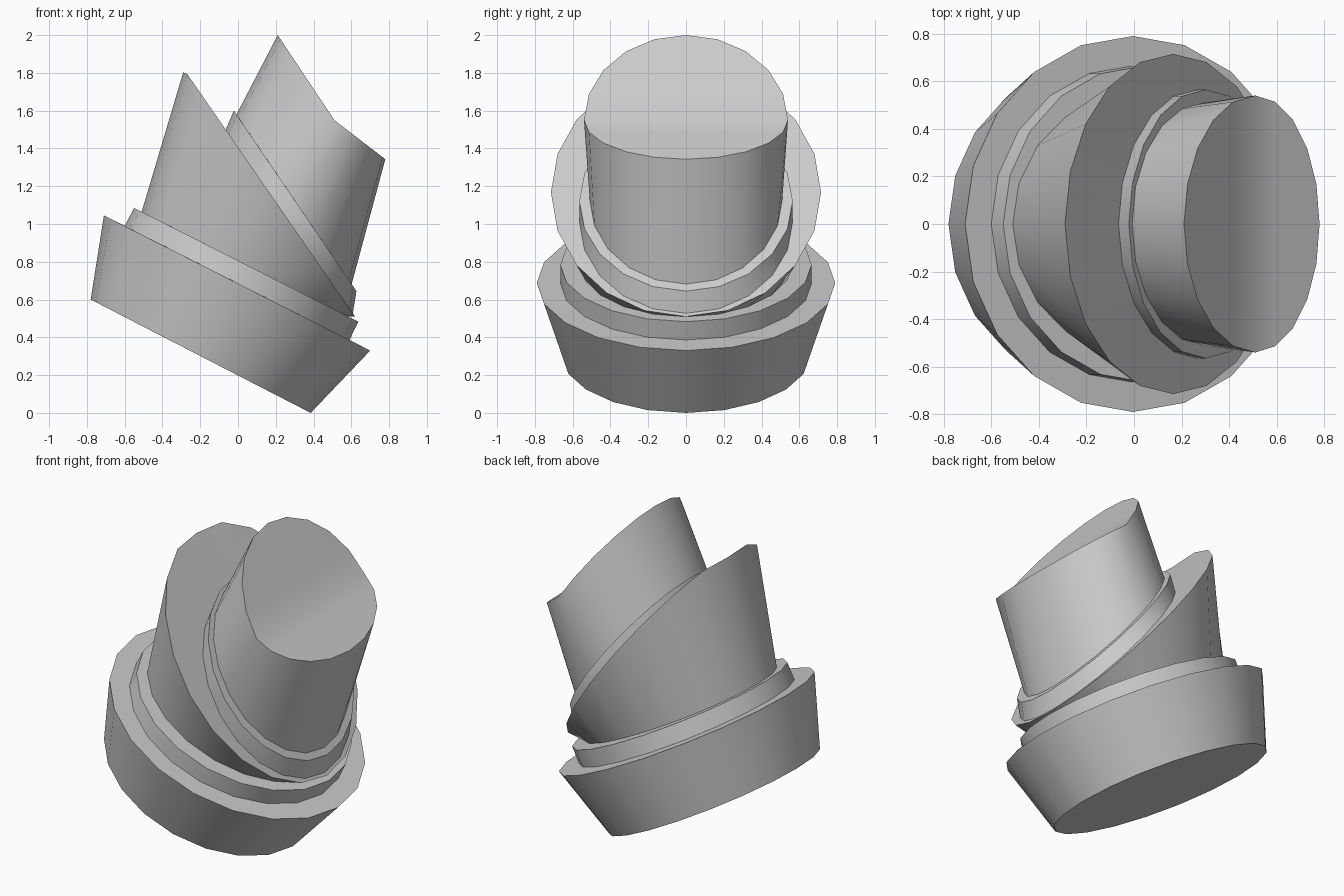
import bpy, bmesh, math

if "Cube" in bpy.data.objects:
    bpy.data.objects.remove(bpy.data.objects["Cube"])

SIDES = 20


def ring(left, right, ry, mid=None, dip=0.0):
    """Tilted ellipse from left (x, z) to right (x, z); mid folds it, dip lowers the left tip."""
    mid = mid or ((left[0] + right[0]) / 2, (left[1] + right[1]) / 2)
    pts = []
    for i in range(SIDES):
        a = 2 * math.pi * i / SIDES
        c = math.cos(a)
        end = right if c > 0 else left
        t = abs(c)
        x = mid[0] + (end[0] - mid[0]) * t
        z = mid[1] + (end[1] - mid[1]) * t
        if i == SIDES // 2:
            z -= dip
        pts.append((x, ry * math.sin(a), z))
    return pts


def loft(name, rings, cap_bottom=False, cap_top=False):
    bm = bmesh.new()
    loops = [[bm.verts.new(p) for p in r] for r in rings]
    for lo, hi in zip(loops, loops[1:]):
        for i in range(SIDES):
            j = (i + 1) % SIDES
            bm.faces.new((lo[i], lo[j], hi[j], hi[i]))
    if cap_bottom:
        bm.faces.new(loops[0][::-1])
    if cap_top:
        # cap is folded along its widest chord
        top, q = loops[-1], SIDES // 4
        bm.faces.new(top[q:3 * q + 1])
        bm.faces.new(top[3 * q:] + top[:q + 1])
    mesh = bpy.data.meshes.new(name)
    bm.to_mesh(mesh)
    bm.free()
    obj = bpy.data.objects.new(name, mesh)
    bpy.context.collection.objects.link(obj)
    bpy.ops.object.select_all(action='DESELECT')
    obj.select_set(True)
    bpy.context.view_layer.objects.active = obj
    bpy.ops.object.shade_smooth_by_angle(angle=math.radians(30))
    return obj


# Rings shared between neighbouring parts
base_bottom = ring((-0.78, 0.60), (0.385, 0.0), 0.655)
base_top = ring((-0.71, 1.045), (0.70, 0.33), 0.79)
lip_bottom = ring((-0.60, 0.99), (0.59, 0.386), 0.665)
lip_top = ring((-0.55, 1.085), (0.637, 0.483), 0.665)
body_bottom = ring((-0.51, 1.065), (0.585, 0.509), 0.56)
body_top = ring((-0.29, 1.825), (0.62, 0.51), 0.715, dip=0.022)
collar_bottom = ring((-0.065, 1.50), (0.608, 0.527), 0.565)
collar_top = ring((-0.022, 1.60), (0.627, 0.645), 0.565)
post_bottom = ring((-0.008, 1.58), (0.602, 0.682), 0.51)
post_top = ring((0.21, 2.0), (0.78, 1.343), 0.54, mid=(0.51, 1.55))

# Tilted tapered foot, lip, slanted body, collar and post
loft("base", [base_bottom, base_top, lip_bottom], cap_bottom=True)
loft("lip", [lip_bottom, lip_top, body_bottom])
loft("slanted_body", [body_bottom, body_top, collar_bottom])
loft("collar", [collar_bottom, collar_top, post_bottom])
loft("post", [post_bottom, post_top], cap_top=True)
